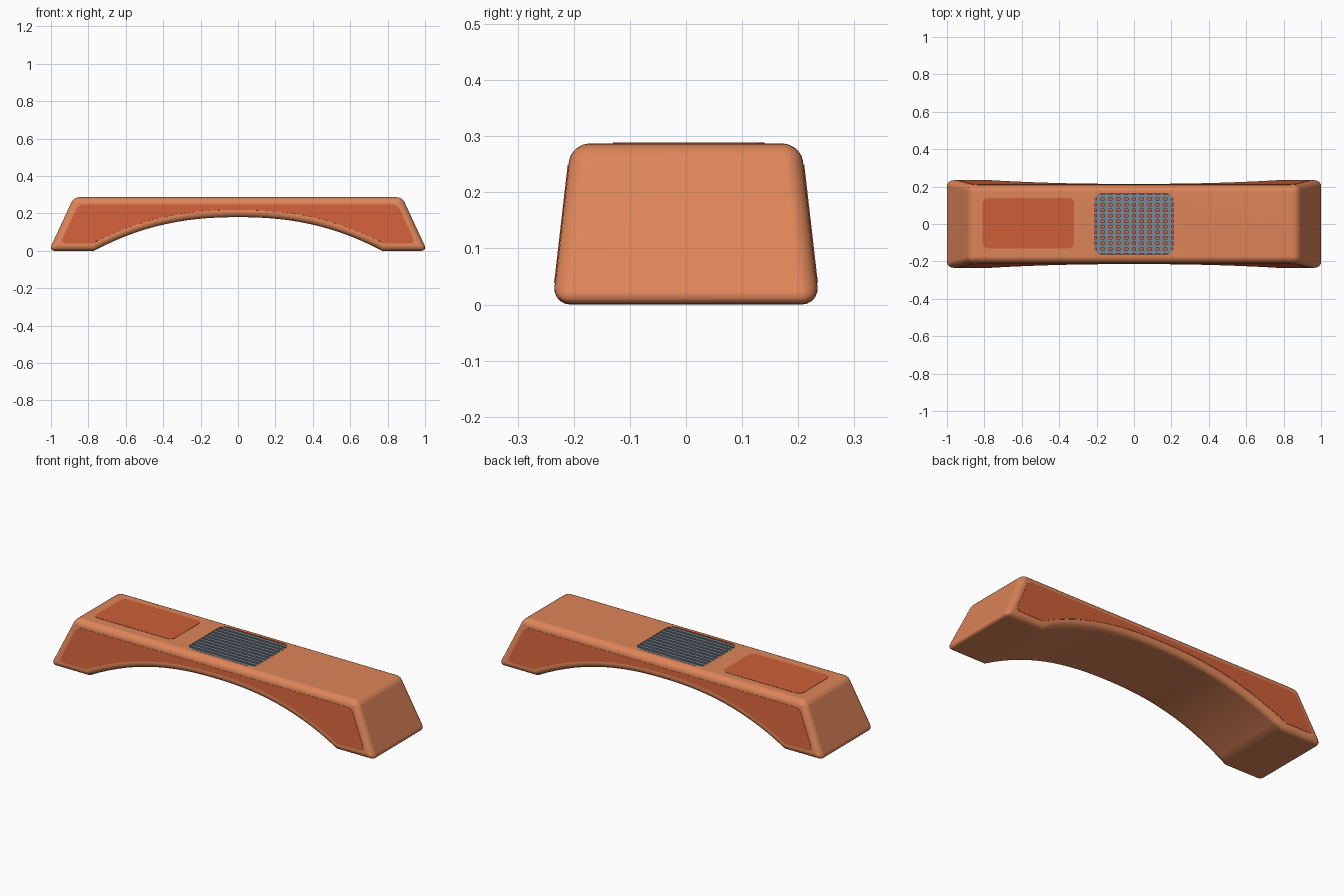
import bpy, bmesh, math
from mathutils import Vector

old = bpy.data.objects.get("Cube")
if old:
    bpy.data.objects.remove(old, do_unlink=True)

TOP = 0.287


def material(name, rgb):
    m = bpy.data.materials.new(name)
    m.use_nodes = True
    m.diffuse_color = (*rgb, 1)
    m.node_tree.nodes["Principled BSDF"].inputs["Base Color"].default_value = (*rgb, 1)
    return m


tan = material("light orange", (0.73, 0.235, 0.10))
rust = material("rust orange", (0.62, 0.115, 0.04))
steel = material("blue grey steel", (0.20, 0.25, 0.30))


def finish(bm, name, *mats):
    bmesh.ops.recalc_face_normals(bm, faces=bm.faces)
    mesh = bpy.data.meshes.new(name)
    bm.to_mesh(mesh)
    bm.free()
    ob = bpy.data.objects.new(name, mesh)
    bpy.context.collection.objects.link(ob)
    for m in mats:
        mesh.materials.append(m)
    return ob


def activate(ob):
    bpy.ops.object.select_all(action='DESELECT')
    ob.select_set(True)
    bpy.context.view_layer.objects.active = ob


def plate(name, points, normal, margin, radius, depth, mat):
    """Flat polygon, shrunk by margin, corners rounded, thickened along normal."""
    bm = bmesh.new()
    face = bm.faces.new([bm.verts.new(p) for p in points])
    face.normal_update()
    if margin:
        ring = bmesh.ops.inset_region(bm, faces=[face], thickness=margin,
                                      use_boundary=True, use_even_offset=True)["faces"]
        bmesh.ops.delete(bm, geom=ring, context='FACES')
    corners = [l.vert for f in bm.faces for l in f.loops
               if l.is_convex and l.calc_angle() < 2.4]
    bmesh.ops.bevel(bm, geom=corners, offset=radius, segments=5, profile=0.5,
                    affect='VERTICES')
    out = bmesh.ops.extrude_face_region(bm, geom=bm.faces[:])["geom"]
    moved = [g for g in out if isinstance(g, bmesh.types.BMVert)]
    bmesh.ops.translate(bm, verts=moved, vec=Vector(normal) * depth)
    return finish(bm, name, mat)


def rectangle(x0, x1, y0, y1, z):
    return [(x0, y0, z), (x1, y0, z), (x1, y1, z), (x0, y1, z)]


# Arched body: profile swept across a depth that tapers with height
ARCH, STEPS = 0.77, 28
profile = [(-0.878, TOP), (-1.011, 0)]
for i in range(STEPS + 1):
    t = -1 + 2 * i / STEPS
    profile.append((ARCH * t, 0.18 * (1 - abs(t) ** 2.3)))
profile += [(1.011, 0), (0.878, TOP)]

bm = bmesh.new()
rims = [[bm.verts.new((x, s * (0.238 - 0.115 * z), z)) for x, z in profile]
        for s in (-1, 1)]
bm.faces.new(rims[0])
bm.faces.new(rims[1][::-1])
n = len(profile)
for i in range(n):
    j = (i + 1) % n
    bm.faces.new((rims[0][i], rims[0][j], rims[1][j], rims[1][i]))
bmesh.ops.recalc_face_normals(bm, faces=bm.faces)
sharp = [e for e in bm.edges if e.calc_face_angle() > math.radians(35)]
bmesh.ops.bevel(bm, geom=sharp, offset=0.032, segments=5, profile=0.5,
                affect='EDGES', clamp_overlap=False)
bm.normal_update()

# Side panels follow the flat side faces
for label, s in (("front", -1), ("back", 1)):
    face = max((f for f in bm.faces if f.normal.y * s > 0.9), key=lambda f: f.calc_area())
    plate(label + "_panel", [v.co.copy() for v in face.verts], face.normal.copy(),
          0.007, 0.03, 0.0015, rust)
body = finish(bm, "arched_body", tan, rust)

# Recess for the grille, with rust walls and floor
cutter = plate("recess_cutter", rectangle(-0.21, 0.21, -0.163, 0.163, TOP - 0.022),
               (0, 0, 1), 0, 0.04, 0.1, rust)
cutter.hide_render = True
cut = body.modifiers.new("recess", 'BOOLEAN')
cut.operation = 'DIFFERENCE'
cut.solver = 'EXACT'
cut.object = cutter
activate(body)
bpy.ops.object.modifier_apply(modifier=cut.name)
bpy.data.objects.remove(cutter, do_unlink=True)
for p in body.data.polygons:
    c = p.center
    inside = abs(c.x) < 0.215 and abs(c.y) < 0.17 and TOP - 0.03 < c.z < TOP - 0.001
    p.material_index = 1 if inside else 0
bpy.ops.object.shade_smooth_by_angle(angle=math.radians(32))
body.modifiers.new("even_shading", 'WEIGHTED_NORMAL').keep_sharp = True

# Flat label area on the top
plate("top_panel", rectangle(-0.81, -0.32, -0.13, 0.14, TOP), (0, 0, 1),
      0, 0.03, 0.0015, rust)


# Grille: crossed bars set into the recess
def bars(name, count, span, length, width, z, along_x):
    bm = bmesh.new()
    for i in range(count):
        offset = span * (2 * (i + 0.5) / count - 1)
        made = bmesh.ops.create_cube(bm, size=1)["verts"]
        size = (length, width, 0.007) if along_x else (width, length, 0.007)
        bmesh.ops.scale(bm, verts=made, vec=size)
        spot = (0, offset, z) if along_x else (offset, 0, z)
        bmesh.ops.translate(bm, verts=made, vec=spot)
    return finish(bm, name, steel)


bars("grille_long_bars", 11, 0.163, 0.42, 0.017, TOP - 0.006, True)
bars("grille_cross_bars", 10, 0.21, 0.326, 0.024, TOP - 0.012, False)
